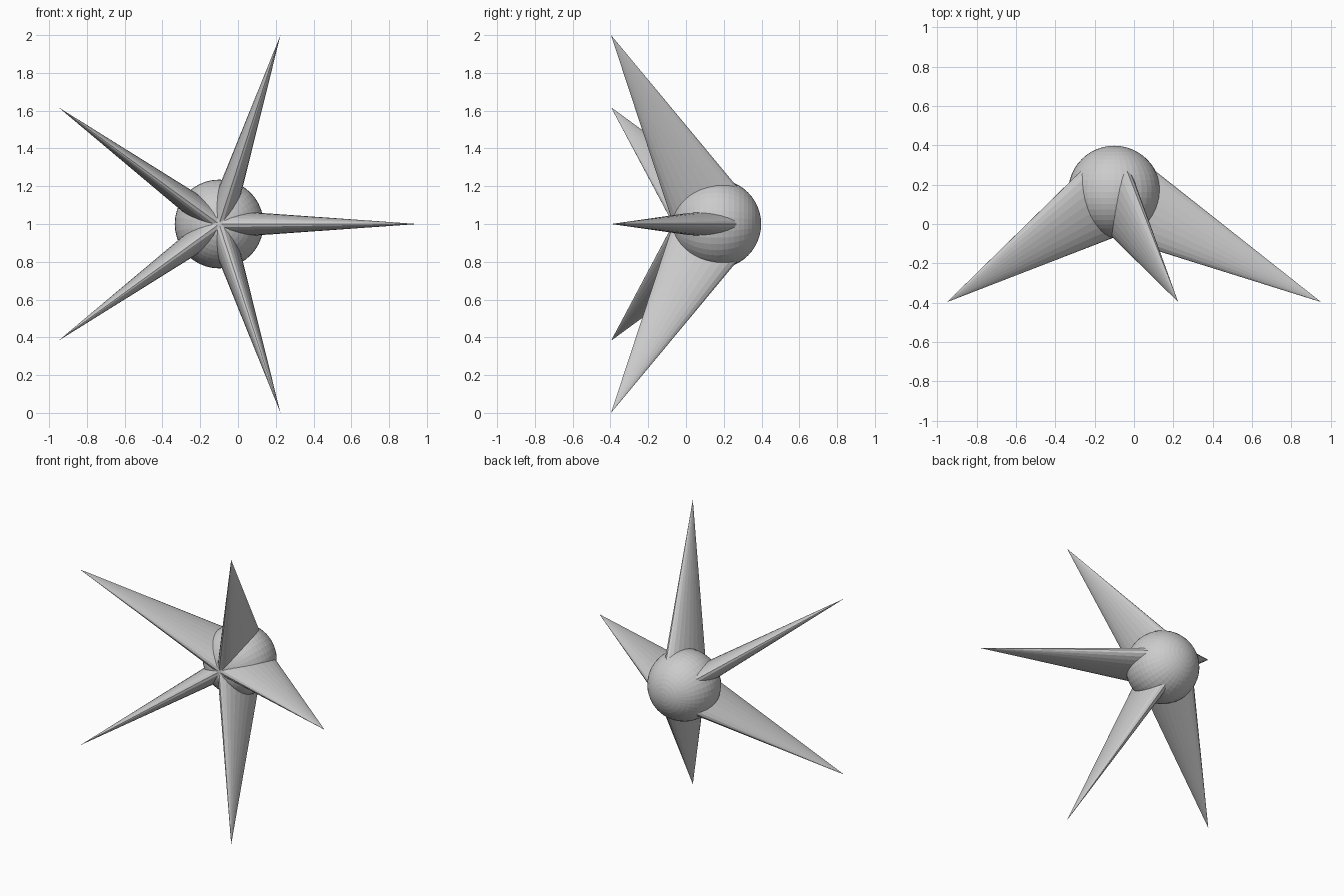
import bpy, bmesh
from math import cos, sin, tau, pi
from mathutils import Matrix, Vector

if "Cube" in bpy.data.objects:
    bpy.data.objects.remove(bpy.data.objects["Cube"])

AXIS = Vector((-0.1, 0.0, 1.0))   # hub axis runs along y through this point


def make_object(name, bm):
    bmesh.ops.recalc_face_normals(bm, faces=bm.faces)
    mesh = bpy.data.meshes.new(name)
    bm.to_mesh(mesh)
    bm.free()
    obj = bpy.data.objects.new(name, mesh)
    bpy.context.collection.objects.link(obj)
    return obj


# Central ball, poles along y
bm = bmesh.new()
bmesh.ops.create_uvsphere(bm, u_segments=40, v_segments=24, radius=0.235)
bm.transform(Matrix.Translation(AXIS + Vector((0, 0.163, 0))) @ Matrix.Rotation(pi / 2, 4, 'X'))
make_object("ball", bm)


def spike(name, angle, sides=24, rings=5):
    """Flattened cone: elliptical base sunk in the ball, tip swept forward."""
    front, back = Vector((0.0, -0.068, 0)), Vector((0.208, 0.27, 0))
    centre, half = (front + back) / 2, (back - front) / 2
    tip_pos = Vector((1.0515, -0.397, 0))
    width = Vector((0, 0, 0.067))
    bm = bmesh.new()
    loops = []
    for k in range(rings):
        t = k / rings
        loops.append([bm.verts.new((centre + half * cos(a) + width * sin(a)).lerp(tip_pos, t))
                      for a in (tau * i / sides for i in range(sides))])
    tip = bm.verts.new(tip_pos)
    bm.faces.new(loops[0])
    for i in range(sides):
        j = (i + 1) % sides
        for lo, hi in zip(loops, loops[1:]):
            bm.faces.new((lo[i], lo[j], hi[j], hi[i]))
        bm.faces.new((loops[-1][i], loops[-1][j], tip))
    bm.transform(Matrix.Translation(AXIS) @ Matrix.Rotation(angle, 4, 'Y'))
    return make_object(name, bm)


# Five spikes evenly spaced around the y axis
for n in range(5):
    spike(f"spike_{n + 1}", tau * n / 5)
